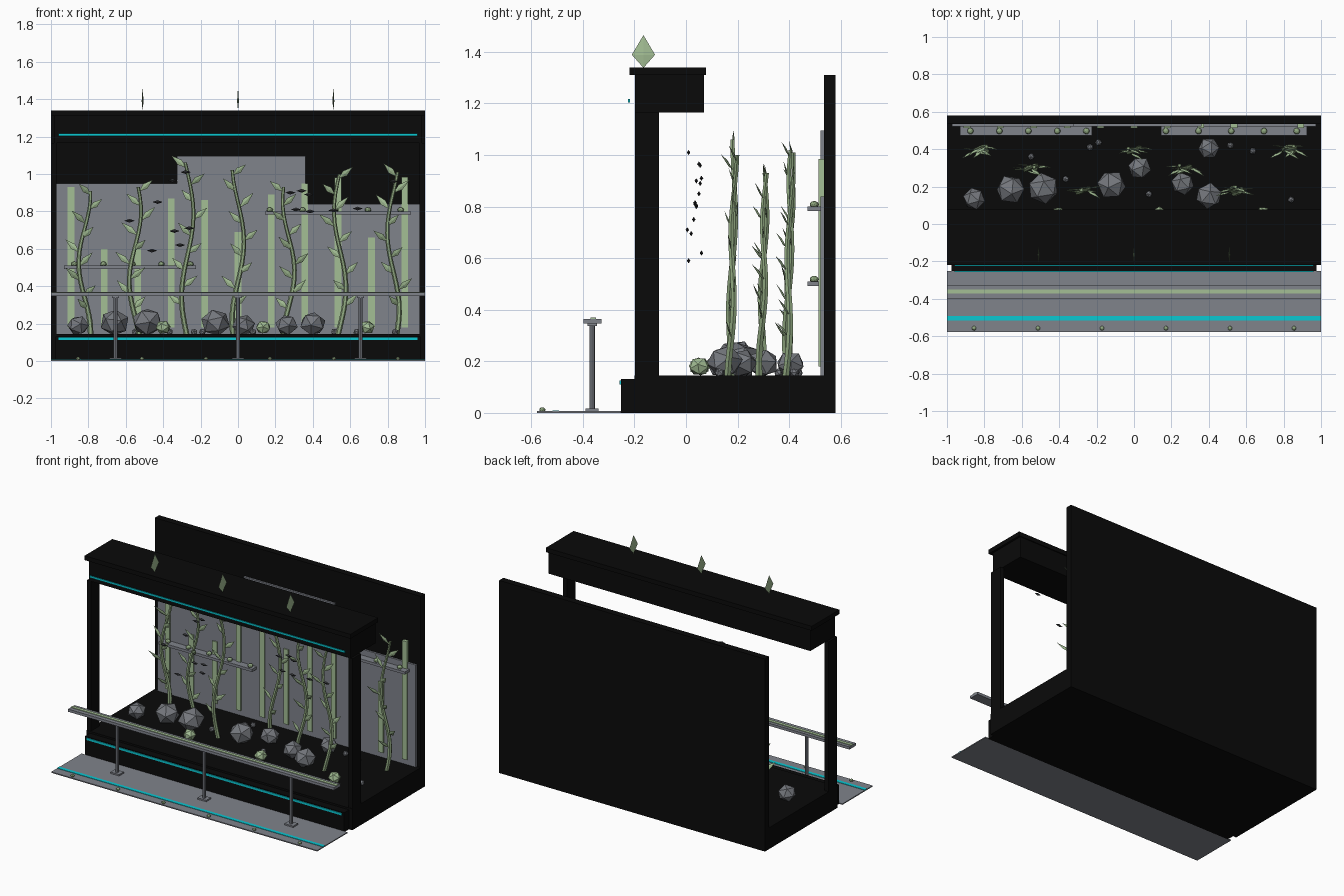
import bpy, bmesh, math, random
from mathutils import Vector, Matrix, Euler

if "Cube" in bpy.data.objects:
    bpy.data.objects.remove(bpy.data.objects["Cube"])

random.seed(4)


def mat(name, rgb):
    m = bpy.data.materials.new(name)
    m.diffuse_color = (*rgb, 1)
    m.use_nodes = True
    m.node_tree.nodes["Principled BSDF"].inputs["Base Color"].default_value = m.diffuse_color
    return m


BLACK = mat("black", (0.003, 0.003, 0.003))
GREY = mat("slate grey", (0.215, 0.228, 0.26))
ROCK = mat("rock grey", (0.18, 0.19, 0.21))
DARK = mat("dark grey", (0.03, 0.032, 0.035))
LIGHT = mat("pale green", (0.37, 0.52, 0.30))
GREEN = mat("leaf green", (0.27, 0.38, 0.21))
CYAN = mat("cyan", (0.003, 0.58, 0.65))


def finish(bm, name, material):
    bmesh.ops.recalc_face_normals(bm, faces=bm.faces)
    me = bpy.data.meshes.new(name)
    bm.to_mesh(me)
    bm.free()
    me.materials.append(material)
    ob = bpy.data.objects.new(name, me)
    bpy.context.collection.objects.link(ob)
    return ob


def add_box(bm, x, y, z):
    """Box from (min, max) ranges."""
    c = [(a + b) / 2 for a, b in (x, y, z)]
    s = [b - a for a, b in (x, y, z)]
    bmesh.ops.create_cube(bm, size=1, matrix=Matrix.Translation(c) @ Matrix.Diagonal((*s, 1)))


def box(name, material, x, y, z):
    bm = bmesh.new()
    add_box(bm, x, y, z)
    return finish(bm, name, material)


def add_gem(bm, a, b, u, v, mid=0.45):
    """Four-sided double point from a to b, half widths u and v."""
    a, b, u, v = Vector(a), Vector(b), Vector(u), Vector(v)
    c = a.lerp(b, mid)
    ring = [bm.verts.new(c + k) for k in (u, v, -u, -v)]
    va, vb = bm.verts.new(a), bm.verts.new(b)
    for i in range(4):
        bm.faces.new((ring[i], ring[(i + 1) % 4], vb))
        bm.faces.new((ring[(i + 1) % 4], ring[i], va))


def add_ball(bm, loc, r, sub=1, squash=1.0, spin=True):
    rot = Euler([random.uniform(0, 6) if spin else 0 for _ in range(3)]).to_matrix().to_4x4()
    bmesh.ops.create_icosphere(bm, subdivisions=sub, radius=r,
                               matrix=Matrix.Translation(loc) @ Matrix.Diagonal((1, 1, squash, 1)) @ rot)


# Housing: base, plinth, back wall, corner posts, header and cap
box("base", BLACK, (-1, 1), (-0.2, 0.58), (0, 0.145))
box("plinth", BLACK, (-0.975, 0.975), (-0.252, -0.2), (0, 0.132))
box("back_wall", BLACK, (-1, 1), (0.535, 0.58), (0.145, 1.31))
for s in (-1, 1):
    box("corner_post", BLACK, tuple(sorted((s * 0.97, s))), (-0.197, -0.105), (0.145, 1.165))
box("header", BLACK, (-0.985, 0.985), (-0.197, 0.07), (1.165, 1.31))
box("cap", BLACK, (-1, 1), (-0.22, 0.077), (1.31, 1.34))

# Light strips
box("header_light", CYAN, (-0.96, 0.96), (-0.224, -0.217), (1.203, 1.217))
box("plinth_light", CYAN, (-0.96, 0.96), (-0.257, -0.25), (0.111, 0.126))

# Walkway with light line and studs
box("walkway", GREY, (-1, 1), (-0.578, -0.252), (0, 0.007))
box("walkway_light", CYAN, (-1, 1), (-0.517, -0.493), (0.005, 0.01))
bm = bmesh.new()
for i in range(6):
    add_ball(bm, (-0.855 + 0.342 * i, -0.557, 0.012), 0.012, 2, 0.8)
finish(bm, "walkway_studs", GREEN)

# Railing
box("rail", GREY, (-1, 1), (-0.398, -0.328), (0.347, 0.365))
box("rail_stripe", LIGHT, (-1, 1), (-0.371, -0.349), (0.363, 0.369))
for x in (-0.655, 0, 0.655):
    bm = bmesh.new()
    bmesh.ops.create_cone(bm, cap_ends=True, segments=8, radius1=0.011, radius2=0.011, depth=0.34,
                          matrix=Matrix.Translation((x, -0.364, 0.177)))
    add_box(bm, (x - 0.033, x + 0.033), (-0.389, -0.339), (0.007, 0.017))
    add_box(bm, (x - 0.018, x + 0.018), (-0.382, -0.346), (0.337, 0.347))
    finish(bm, "rail_post", GREY)

# Back panels of stepped height
for x0, x1, top in ((-0.972, -0.325, 0.95), (-0.325, 0.36, 1.095), (0.36, 0.972, 0.84)):
    box("back_panel", GREY, (x0, x1), (0.522, 0.536), (0.145, top))

# Vertical stripes on the panels
tops = (0.93, 0.6, 0.6, 0.87, 0.86, 0.69, 0.89, 0.95, 0.98, 0.66, 0.985)
for i, top in enumerate(tops):
    x = -0.893 + 0.1785 * i
    box("panel_stripe", LIGHT, (x - 0.018, x + 0.018), (0.514, 0.535), (0.18, top))

# Shelves with studs
for x0, x1, z, first, step in ((-0.93, -0.225, 0.5, -0.875, 0.155), (0.145, 0.925, 0.79, 0.17, 0.175)):
    box("shelf", GREY, (x0, x1), (0.472, 0.525), (z - 0.008, z + 0.01))
    bm = bmesh.new()
    for i in range(5):
        add_ball(bm, (first + step * i, 0.497, z + 0.018), 0.017, 2, 0.8)
    finish(bm, "shelf_studs", GREEN)

# Rocks, pebbles and mossy stones
rocks = ((-0.855, 0.135, 0.06), (-0.66, 0.185, 0.08), (-0.485, 0.19, 0.085), (-0.12, 0.21, 0.08),
         (0.03, 0.3, 0.063), (0.26, 0.215, 0.063), (0.4, 0.405, 0.058), (0.4, 0.15, 0.072))
for x, y, r in rocks:
    bm = bmesh.new()
    add_ball(bm, (x, y, 0.145 + 0.75 * r), r, 1, 0.9)
    finish(bm, "rock", ROCK)
bm = bmesh.new()
for x, y in ((-0.55, 0.36), (-0.365, 0.24), (-0.235, 0.41), (-0.19, 0.435),
             (0.08, 0.16), (0.515, 0.42), (0.635, 0.39), (0.84, 0.13)):
    add_ball(bm, (x, y, 0.155), 0.019)
finish(bm, "pebbles", ROCK)
for x in (-0.4, 0.135, 0.69):
    bm = bmesh.new()
    add_ball(bm, (x, 0.052, 0.18), 0.042, 1, 0.9)
    finish(bm, "mossy_stone", LIGHT)

# Water plants: swaying tapered stem with alternating leaves
plants = ((-0.82, 0.39, 0.91), (-0.55, 0.29, 0.93), (-0.27, 0.17, 1.06), (0, 0.39, 1.02),
          (0.27, 0.29, 0.93), (0.545, 0.17, 1.0), (0.83, 0.39, 1.01))
for k, (px, py, top) in enumerate(plants):
    def stem(t):
        return Vector((px + 0.032 * math.sin(6.5 * t + 0.9 * k + 1.5),
                       py + 0.02 * t + 0.009 * math.sin(9 * t + k), 0.145 + (top - 0.145) * t))
    bm = bmesh.new()
    prev = None
    n = 16
    for i in range(n + 1):
        c, r = stem(i / n), 0.015 - 0.006 * i / n
        ring = [bm.verts.new(c + Vector((r * math.cos(a), r * math.sin(a), 0)))
                for a in (j * math.tau / 6 for j in range(6))]
        if prev:
            for j in range(6):
                bm.faces.new((prev[j], prev[(j + 1) % 6], ring[(j + 1) % 6], ring[j]))
        else:
            bm.faces.new(ring)
        prev = ring
    bm.faces.new(prev)
    finish(bm, "plant_stem", GREEN)
    bm = bmesh.new()
    for i in range(9):
        a = stem(0.17 + 0.1 * i)
        s = 1 if (i + k) % 2 else -1
        d = Vector((s * random.uniform(0.6, 0.85), random.uniform(-0.6, 0.15), 0.65)).normalized()
        u = d.cross(Vector((0, 1, 0.2))).normalized()
        add_gem(bm, a, a + d * random.uniform(0.09, 0.115), u * 0.017, d.cross(u) * 0.004)
    finish(bm, "plant_leaves", LIGHT)

# Small fish
bm = bmesh.new()
for x, y, z in ((-0.35, 0.05, 0.965), (0.28, 0.04, 0.9), (0.38, 0.055, 0.89), (0.34, 0.06, 0.91),
                (0.31, 0.035, 0.81), (0.385, 0.04, 0.8), (0.51, 0.04, 0.805), (0.64, 0.035, 0.815),
                (-0.43, 0.05, 0.85), (-0.58, 0.03, 0.75), (-0.34, 0.02, 0.695), (-0.26, 0.005, 0.71),
                (-0.46, 0.01, 0.59), (-0.31, 0.06, 0.62), (0.83, 0.055, 0.96), (-0.28, 0.01, 1.01)):
    add_gem(bm, (x - 0.028, y, z), (x + 0.028, y, z), (0, 0.007, 0), (0, 0, 0.01), 0.5)
finish(bm, "fish", DARK)

# Leaf-shaped finials on the cap
for x in (-0.51, 0, 0.51):
    bm = bmesh.new()
    add_gem(bm, (x, -0.165, 1.338), (x, -0.165, 1.465), (0, 0.045, 0), (0.005, 0, 0), 0.4)
    finish(bm, "finial", LIGHT)
